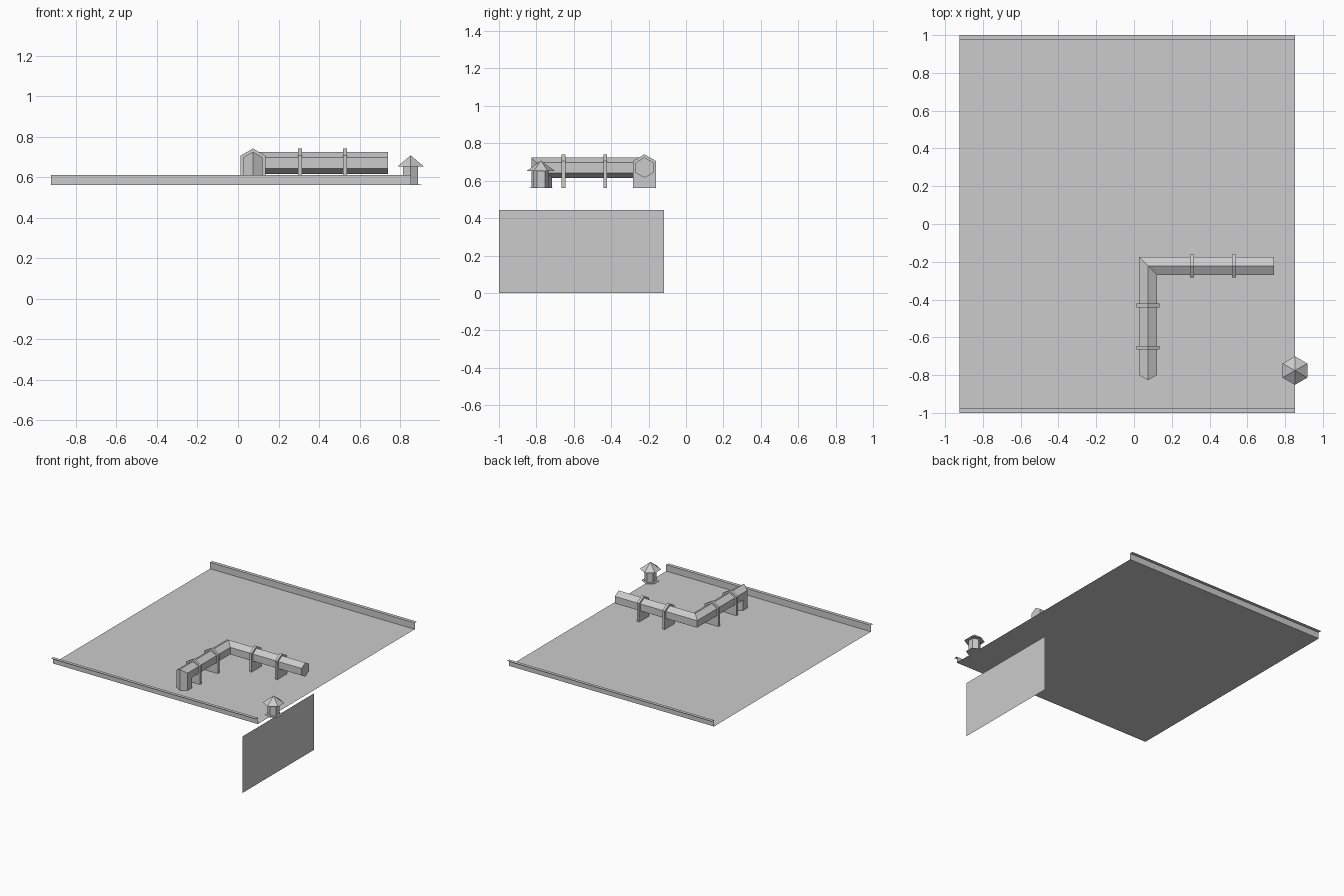
import bpy, bmesh, math
from mathutils import Vector

cube = bpy.data.objects.get("Cube")
if cube:
    bpy.data.objects.remove(cube, do_unlink=True)

GREY = (0.6, 0.6, 0.6, 1.0)
grey = bpy.data.materials.new("light_grey")
grey.use_nodes = True
grey.diffuse_color = GREY
grey.node_tree.nodes["Principled BSDF"].inputs["Base Color"].default_value = GREY

DECK_Z = 0.56
PIPE_Z = 0.67


def finish(name, bm, closed=True):
    if closed:
        bmesh.ops.recalc_face_normals(bm, faces=bm.faces)
    mesh = bpy.data.meshes.new(name)
    bm.to_mesh(mesh)
    bm.free()
    mesh.materials.append(grey)
    obj = bpy.data.objects.new(name, mesh)
    bpy.context.scene.collection.objects.link(obj)
    return obj


def sheet(name, rows):
    """Open strip: each row is a pair of points."""
    bm = bmesh.new()
    verts = [[bm.verts.new(p) for p in row] for row in rows]
    for a, b in zip(verts, verts[1:]):
        bm.faces.new((a[0], a[1], b[1], b[0]))
    return finish(name, bm, closed=False)


def hexagon(radius):
    """Points of a hexagon with a corner at the top."""
    return [(radius * math.cos(math.radians(90 + 60 * k)),
             radius * math.sin(math.radians(90 + 60 * k))) for k in range(6)]


def loft(name, rings):
    """Join equal rings of points and cap both ends."""
    bm = bmesh.new()
    loops = [[bm.verts.new(p) for p in ring] for ring in rings]
    for a, b in zip(loops, loops[1:]):
        for i in range(len(a)):
            j = (i + 1) % len(a)
            bm.faces.new((a[i], a[j], b[j], b[i]))
    bm.faces.new(loops[0])
    bm.faces.new(loops[-1])
    return finish(name, bm)


# Deck with upturned front and back edges that fold outward
LEFT, RIGHT = -0.924, 0.853
section = [(-1, 0.61), (-0.973, 0.61), (-0.973, DECK_Z),
           (0.973, DECK_Z), (0.973, 0.61), (1, 0.61)]
sheet("deck", [[(LEFT, y, z), (RIGHT, y, z)] for y, z in section])

# Hanging side panel
sheet("side_panel", [[(0.74, -1, z), (0.74, -0.117, z)] for z in (0, 0.443)])

# Six-sided duct with mitred bends, ending in the deck
DUCT_X, DUCT_Y = 0.074, -0.222
path = [Vector(p) for p in ((0.74, DUCT_Y, PIPE_Z), (DUCT_X, DUCT_Y, PIPE_Z),
                            (DUCT_X, -0.772, PIPE_Z), (DUCT_X, -0.772, DECK_Z))]
dirs = [(b - a).normalized() for a, b in zip(path, path[1:])]
rings = [[path[0] + Vector((0, u, v)) for u, v in hexagon(0.055)]]
for i, point in enumerate(path[1:]):
    normal = dirs[i] + dirs[min(i + 1, len(dirs) - 1)]
    rings.append([p + dirs[i] * ((point - p).dot(normal) / dirs[i].dot(normal))
                  for p in rings[-1]])
loft("duct", rings)

# Duct brackets: gabled plates standing on the deck
gable = hexagon(0.071)
half = gable[5][0]
outline = [gable[0], gable[1], (-half, DECK_Z - PIPE_Z),
           (half, DECK_Z - PIPE_Z), gable[5]]
for n, x in enumerate((0.307, 0.529)):
    loft(f"side_bracket_{n + 1}",
         [[(x + t, DUCT_Y + u, PIPE_Z + v) for u, v in outline] for t in (-0.01, 0.01)])
for n, y in enumerate((-0.432, -0.655)):
    loft(f"front_bracket_{n + 1}",
         [[(DUCT_X + u, y + t, PIPE_Z + v) for u, v in outline] for t in (-0.01, 0.01)])

# Roof vent: base plate, stem and pointed cap
VENT_X, VENT_Y = 0.852, -0.776


def vent_part(name, levels):
    loft(name, [[(VENT_X + u, VENT_Y + v, z) for u, v in hexagon(r)] for r, z in levels])


vent_part("vent_base", [(0.061, DECK_Z), (0.061, DECK_Z + 0.004)])
vent_part("vent_stem", [(0.043, DECK_Z), (0.043, 0.653)])
vent_part("vent_cap", [(0.0755, 0.652), (0.0005, 0.707)])
